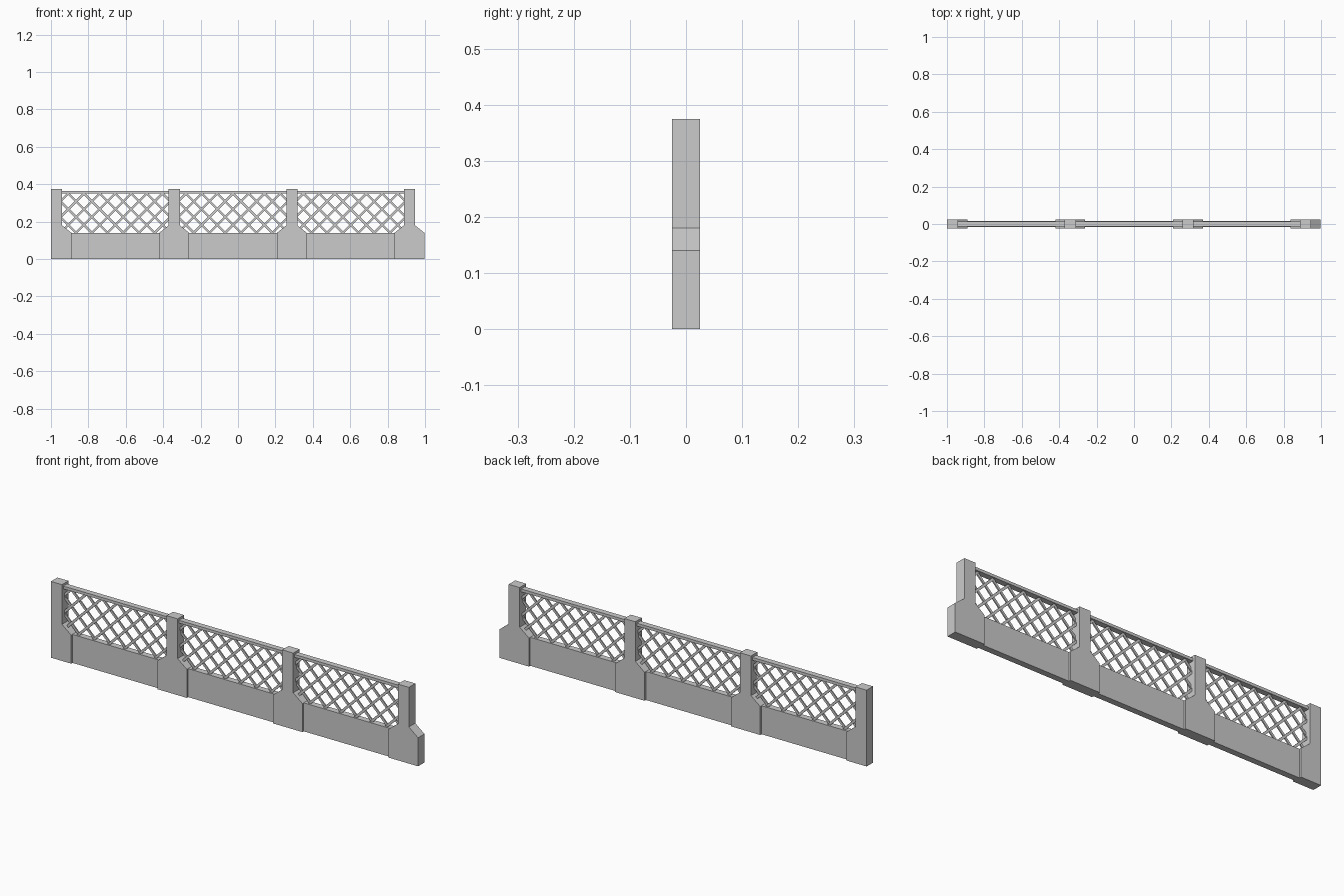
import bpy, bmesh, math
from mathutils import Matrix

if "Cube" in bpy.data.objects:
    bpy.data.objects.remove(bpy.data.objects["Cube"])

STEP = 0.629
POSTS = [-0.97 + i * STEP for i in range(4)]


def box(name, x0, x1, y0, y1, z0, z1):
    bm = bmesh.new()
    bmesh.ops.create_cube(bm, size=1)
    bmesh.ops.scale(bm, vec=(x1 - x0, y1 - y0, z1 - z0), verts=bm.verts)
    bmesh.ops.translate(bm, vec=((x0 + x1) / 2, (y0 + y1) / 2, (z0 + z1) / 2), verts=bm.verts)
    return finish(name, bm)


def finish(name, bm):
    bmesh.ops.recalc_face_normals(bm, faces=bm.faces)
    me = bpy.data.meshes.new(name)
    bm.to_mesh(me)
    bm.free()
    ob = bpy.data.objects.new(name, me)
    bpy.context.collection.objects.link(ob)
    return ob


def extruded(name, profile, half):
    bm = bmesh.new()
    face = bm.faces.new([bm.verts.new((x, -half, z)) for x, z in profile])
    new = bmesh.ops.extrude_face_region(bm, geom=[face])["geom"]
    bmesh.ops.translate(bm, vec=(0, 2 * half, 0), verts=[v for v in new if isinstance(v, bmesh.types.BMVert)])
    return finish(name, bm)


# Posts with flared feet; the first one has a flat outer side
right = [(0.08, 0), (0.08, 0.14), (0.03, 0.18), (0.03, 0.375)]
for i, c in enumerate(POSTS):
    left = [(-x, z) for x, z in reversed(right)] if i else [(-0.03, 0.375), (-0.03, 0)]
    extruded("post", [(c + x, z) for x, z in right + left], 0.025)


def lattice(x0, x1, z0, z1, pitch=0.084, w=0.006):
    # Diagonal square bars in two directions, clipped to the panel opening
    bm = bmesh.new()
    h = z1 - z0
    n = int((x1 - x0 + h) / pitch) + 2
    for s in (1, -1):
        for k in range(n):
            a = x0 - h + (k + 0.5) * pitch
            cx = a + h / 2 if s > 0 else x0 + x1 - a - h / 2
            m = (Matrix.Translation((cx, -s * 0.003, (z0 + z1) / 2))
                 @ Matrix.Rotation(-s * math.pi / 4, 4, 'Y')
                 @ Matrix.Diagonal((h * 1.6, 0.006, 2 * w, 1)))
            bmesh.ops.create_cube(bm, size=1, matrix=m)
    for co, no in (((x0, 0, 0), (-1, 0, 0)), ((x1, 0, 0), (1, 0, 0)),
                   ((0, 0, z0), (0, 0, -1)), ((0, 0, z1), (0, 0, 1))):
        bmesh.ops.bisect_plane(bm, geom=bm.verts[:] + bm.edges[:] + bm.faces[:],
                               plane_co=co, plane_no=no, clear_outer=True)
    finish("lattice", bm)


# Low wall, lattice and top rail of each bay
for a, b in zip(POSTS, POSTS[1:]):
    box("wall", a + 0.07, b - 0.07, -0.015, 0.015, 0, 0.14)
    lattice(a + 0.025, b - 0.025, 0.135, 0.355)
    box("top_rail", a + 0.02, b - 0.02, -0.014, 0.014, 0.35, 0.364)
